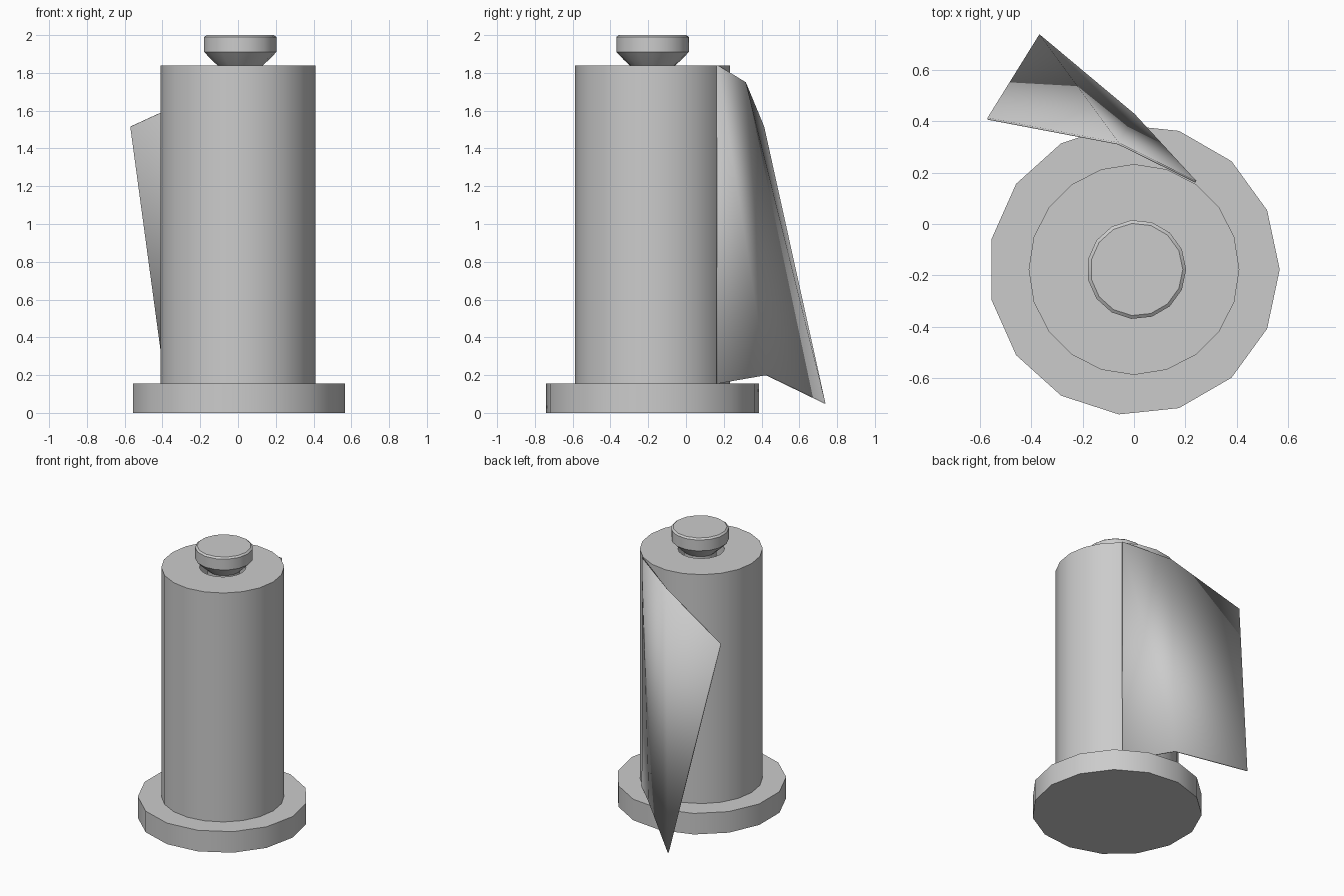
import bpy, bmesh, math

if "Cube" in bpy.data.objects:
    bpy.data.objects.remove(bpy.data.objects["Cube"])

CY = -0.177  # axis of the stand


def finish(name, bm, angle=35):
    bmesh.ops.recalc_face_normals(bm, faces=bm.faces)
    mesh = bpy.data.meshes.new(name)
    bm.to_mesh(mesh)
    bm.free()
    ob = bpy.data.objects.new(name, mesh)
    bpy.context.collection.objects.link(ob)
    bpy.ops.object.select_all(action='DESELECT')
    ob.select_set(True)
    bpy.context.view_layer.objects.active = ob
    bpy.ops.object.shade_smooth_by_angle(angle=math.radians(angle))
    return ob


def lathe(name, profile, sides, cx=0.0, tube=False):
    """Revolve (radius, z) points; cap the ends, or join them for a tube."""
    bm = bmesh.new()
    rings = []
    for r, z in profile:
        rings.append([bm.verts.new((cx + r * math.cos(math.tau * i / sides),
                                    CY + r * math.sin(math.tau * i / sides), z))
                      for i in range(sides)])
    pairs = list(zip(rings, rings[1:]))
    if tube:
        pairs.append((rings[-1], rings[0]))
    for a, b in pairs:
        for i in range(sides):
            j = (i + 1) % sides
            bm.faces.new((a[i], a[j], b[j], b[i]))
    if not tube:
        bm.faces.new(rings[0])
        bm.faces.new(rings[-1])
    return finish(name, bm)


# round foot
lathe("base", [(0.567, 0), (0.567, 0.155)], 15)

# paper roll with its open core
lathe("paper_roll", [(0.41, 0.155), (0.41, 1.84), (0.155, 1.84), (0.155, 0.155)], 20, tube=True)

# centre post flaring into the knob
lathe("post_and_knob", [(0.11, 0.15), (0.11, 1.83), (0.15, 1.866), (0.193, 1.91),
                        (0.193, 1.99), (0.18, 2.0)], 15, cx=0.01)

# loose sheet peeling off the back of the roll
top = [(0.24, 0.165, 1.84), (-0.06, 0.313, 1.75), (-0.57, 0.41, 1.515)]
bottom = [(0.24, 0.165, 0.155), (0.0, 0.425, 0.20), (-0.37, 0.735, 0.05)]
bm = bmesh.new()
t = [bm.verts.new(p) for p in top]
b = [bm.verts.new(p) for p in bottom]
for i in range(2):
    bm.faces.new((t[i], t[i + 1], b[i + 1]))
    bm.faces.new((t[i], b[i + 1], b[i]))
sheet = finish("loose_sheet", bm)
# follow the crease from the outer bottom corner to the inner top corner
mod = sheet.modifiers.new("thickness", 'SOLIDIFY')
mod.thickness = 0.008
mod.offset = 0
